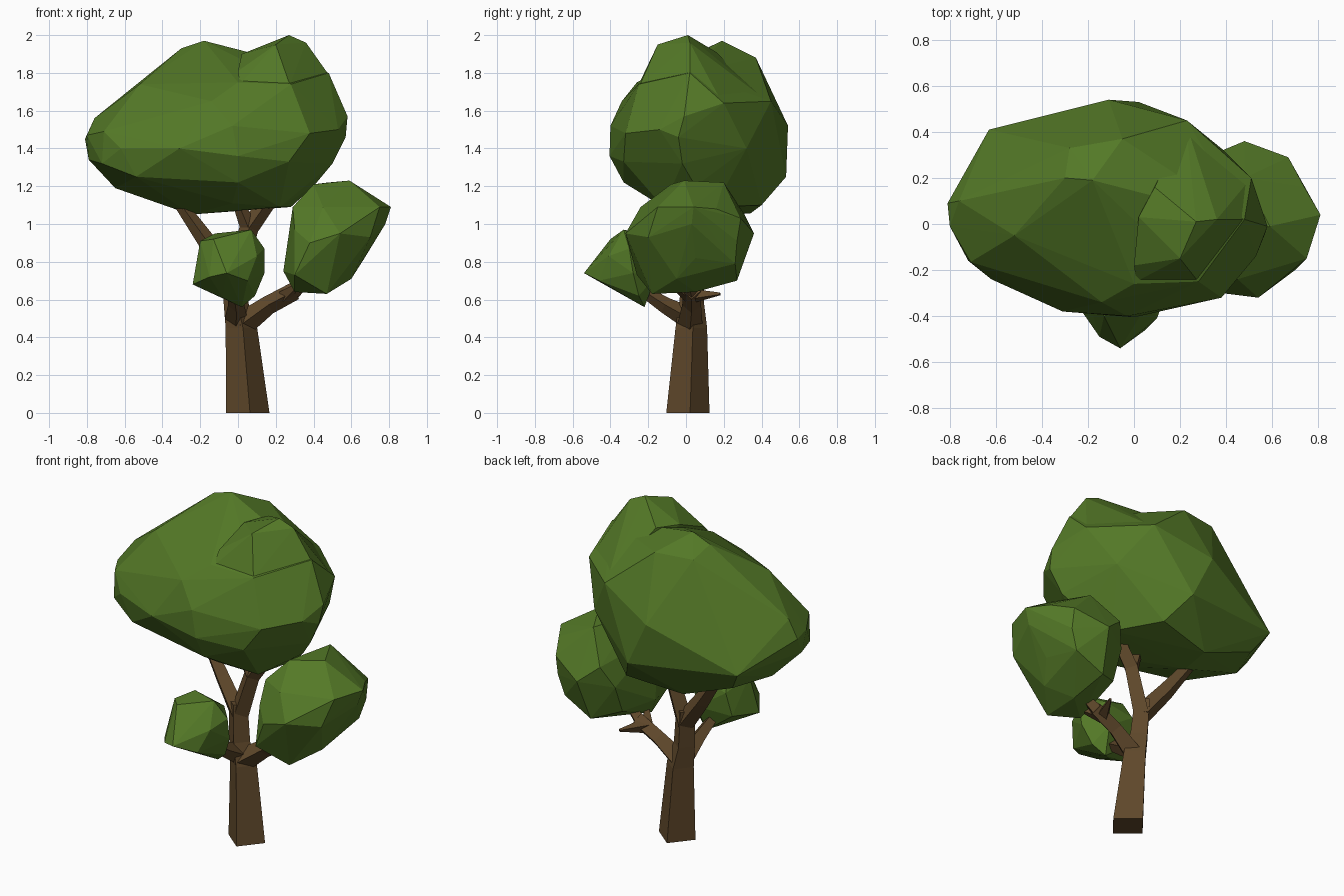
import bpy, bmesh, math
from mathutils import Vector


def material(name, rgb):
    m = bpy.data.materials.new(name)
    m.diffuse_color = (*rgb, 1)
    return m


LEAF = material("leaf_green", (0.088, 0.19, 0.02))
BARK = material("bark_brown", (0.115, 0.065, 0.024))


def finish(name, bm, mat):
    bmesh.ops.recalc_face_normals(bm, faces=bm.faces)
    me = bpy.data.meshes.new(name)
    bm.to_mesh(me)
    bm.free()
    me.materials.append(mat)
    ob = bpy.data.objects.new(name, me)
    bpy.context.collection.objects.link(ob)
    return ob


def clump(name, points):
    """Faceted foliage: the convex hull of a few corner points."""
    bm = bmesh.new()
    for p in points:
        bm.verts.new(p)
    bmesh.ops.convex_hull(bm, input=bm.verts[:])
    loose = [v for v in bm.verts if not v.link_faces]
    bmesh.ops.delete(bm, geom=loose, context='VERTS')
    return finish(name, bm, LEAF)


def limb(name, path, upright=False, sides=4, turn=0.0):
    """Tapered four-sided limb through (x, y, z, radius) stations."""
    bm = bmesh.new()
    pts = [Vector(p[:3]) for p in path]
    rings = []
    for i, p in enumerate(pts):
        d = pts[min(i + 1, len(pts) - 1)] - pts[max(i - 1, 0)]
        q = Vector((0, 0, 1)).rotation_difference(Vector((0, 0, 1)) if upright else d)
        ring = []
        for k in range(sides):
            a = turn + 2 * math.pi * k / sides
            ring.append(bm.verts.new(p + q @ Vector((math.cos(a), math.sin(a), 0)) * path[i][3]))
        rings.append(ring)
    for a, b in zip(rings, rings[1:]):
        for k in range(sides):
            n = (k + 1) % sides
            bm.faces.new((a[k], a[n], b[n], b[k]))
    bm.faces.new(rings[0])
    bm.faces.new(rings[-1])
    return finish(name, bm, BARK)


# Trunk
limb("trunk", [(0.052, 0.01, 0, 0.115), (0.018, 0.028, 0.45, 0.084),
               (-0.01, 0.03, 0.58, 0.066), (-0.025, 0.04, 0.80, 0.058)], True, turn=0.1)

# Upper fork
limb("upper_left_branch", [(-0.02, 0.04, 0.72, 0.058), (-0.16, 0.08, 0.90, 0.048), (-0.33, 0.12, 1.14, 0.03)])
limb("upper_right_branch", [(-0.02, 0.04, 0.72, 0.058), (0.06, 0.05, 0.98, 0.05), (0.18, 0.06, 1.15, 0.045)])
limb("upper_twig", [(0.06, 0.05, 0.97, 0.045), (-0.01, 0.03, 1.14, 0.028)])

# Side branch with its twigs
limb("side_branch", [(0.01, 0.02, 0.46, 0.068), (0.16, 0.03, 0.57, 0.05), (0.30, 0.03, 0.645, 0.048)])
limb("side_twig_back", [(0.25, 0.03, 0.62, 0.042), (0.32, 0.18, 0.63, 0.008)])
limb("side_twig_front", [(0.25, 0.02, 0.62, 0.04), (0.32, -0.08, 0.68, 0.012)])
limb("side_twig_outer", [(0.28, 0.03, 0.63, 0.042), (0.42, 0.0, 0.75, 0.02)])

# Front branch
limb("front_branch", [(-0.01, 0.02, 0.50, 0.06), (-0.01, -0.11, 0.57, 0.043), (-0.03, -0.28, 0.68, 0.025)])

# Crown: broad body with a second peak merged on, leaving the cleft on top
crown = clump("crown", [
    (-0.81, 0.09, 1.45), (-0.76, 0.10, 1.56), (-0.63, 0.41, 1.30), (-0.79, 0.02, 1.34),
    (-0.80, -0.01, 1.47), (-0.71, -0.165, 1.49), (-0.72, -0.16, 1.32), (-0.62, -0.24, 1.40),
    (-0.31, -0.38, 1.40), (-0.03, -0.40, 1.52), (-0.14, -0.34, 1.65), (0.0, -0.26, 1.75),
    (-0.52, -0.05, 1.74), (-0.52, 0.31, 1.57), (-0.28, 0.33, 1.88), (-0.30, 0.20, 1.93),
    (-0.18, 0.19, 1.97), (-0.05, 0.37, 1.88), (-0.11, 0.54, 1.52), (0.02, 0.53, 1.25),
    (0.23, 0.45, 1.65), (-0.54, -0.24, 1.25), (0.0, -0.33, 1.22), (-0.65, 0.10, 1.19),
    (-0.55, 0.34, 1.18), (-0.25, 0.14, 1.05), (-0.22, 0.34, 1.055), (-0.03, -0.15, 1.11),
    (0.12, 0.40, 1.10), (0.22, -0.12, 1.09), (0.48, 0.02, 1.80), (0.58, -0.01, 1.57),
    (0.57, -0.04, 1.46), (0.51, 0.20, 1.64), (0.39, 0.32, 1.40), (0.53, -0.14, 1.50),
    (0.38, -0.32, 1.48), (0.28, -0.25, 1.74), (0.0, -0.405, 1.36), (0.27, -0.33, 1.33),
    (0.50, -0.02, 1.32), (0.40, 0.05, 1.20), (0.28, 0.15, 1.09)])
peak = clump("crown_peak", [
    (0.27, 0.01, 2.0), (0.36, 0.02, 1.96), (0.20, -0.15, 1.95), (0.0, -0.18, 1.81),
    (0.01, -0.25, 1.74), (0.02, 0.03, 1.90), (0.09, 0.16, 1.91), (0.477, 0.02, 1.795),
    (0.505, 0.195, 1.635), (0.225, 0.44, 1.645), (0.275, -0.245, 1.735), (0.2, 0.0, 1.5)])
mod = crown.modifiers.new("merge", 'BOOLEAN')
mod.operation = 'UNION'
mod.object = peak
bpy.context.view_layer.objects.active = crown
bpy.ops.object.modifier_apply(modifier="merge")
bpy.data.objects.remove(peak)

# Side foliage
clump("side_foliage", [
    (0.29, -0.15, 1.09), (0.40, -0.08, 1.21), (0.59, -0.01, 1.23), (0.48, 0.20, 1.22),
    (0.81, 0.04, 1.09), (0.75, -0.15, 1.09), (0.74, 0.16, 1.08), (0.78, 0.03, 1.0),
    (0.48, 0.36, 0.95), (0.67, 0.29, 1.03), (0.67, 0.27, 0.91), (0.36, 0.31, 1.05),
    (0.30, 0.25, 0.92), (0.54, -0.32, 0.95), (0.38, -0.30, 0.90), (0.30, -0.22, 0.97),
    (0.45, -0.24, 1.09), (0.70, -0.20, 0.93), (0.67, 0.05, 0.82), (0.60, -0.05, 0.71),
    (0.63, 0.26, 0.79), (0.45, 0.27, 0.70), (0.47, -0.18, 0.63), (0.47, 0.05, 0.64),
    (0.30, -0.10, 0.64), (0.30, -0.26, 0.73), (0.24, -0.05, 0.75), (0.28, 0.0, 0.95),
    (0.30, 0.18, 0.75)])

# Front foliage
clump("front_foliage", [
    (-0.24, -0.36, 0.68), (-0.20, -0.32, 0.91), (-0.13, -0.40, 0.92), (0.07, -0.33, 0.97),
    (-0.12, -0.24, 0.95), (0.14, -0.30, 0.87), (0.14, -0.28, 0.74), (0.10, -0.41, 0.83),
    (-0.06, -0.54, 0.74), (-0.15, -0.49, 0.72), (0.05, -0.46, 0.70), (0.09, -0.25, 0.62),
    (0.02, -0.22, 0.56), (-0.08, -0.30, 0.61), (-0.17, -0.20, 0.70), (0.04, -0.16, 0.72),
    (0.04, -0.19, 0.88), (-0.14, -0.18, 0.84)])
